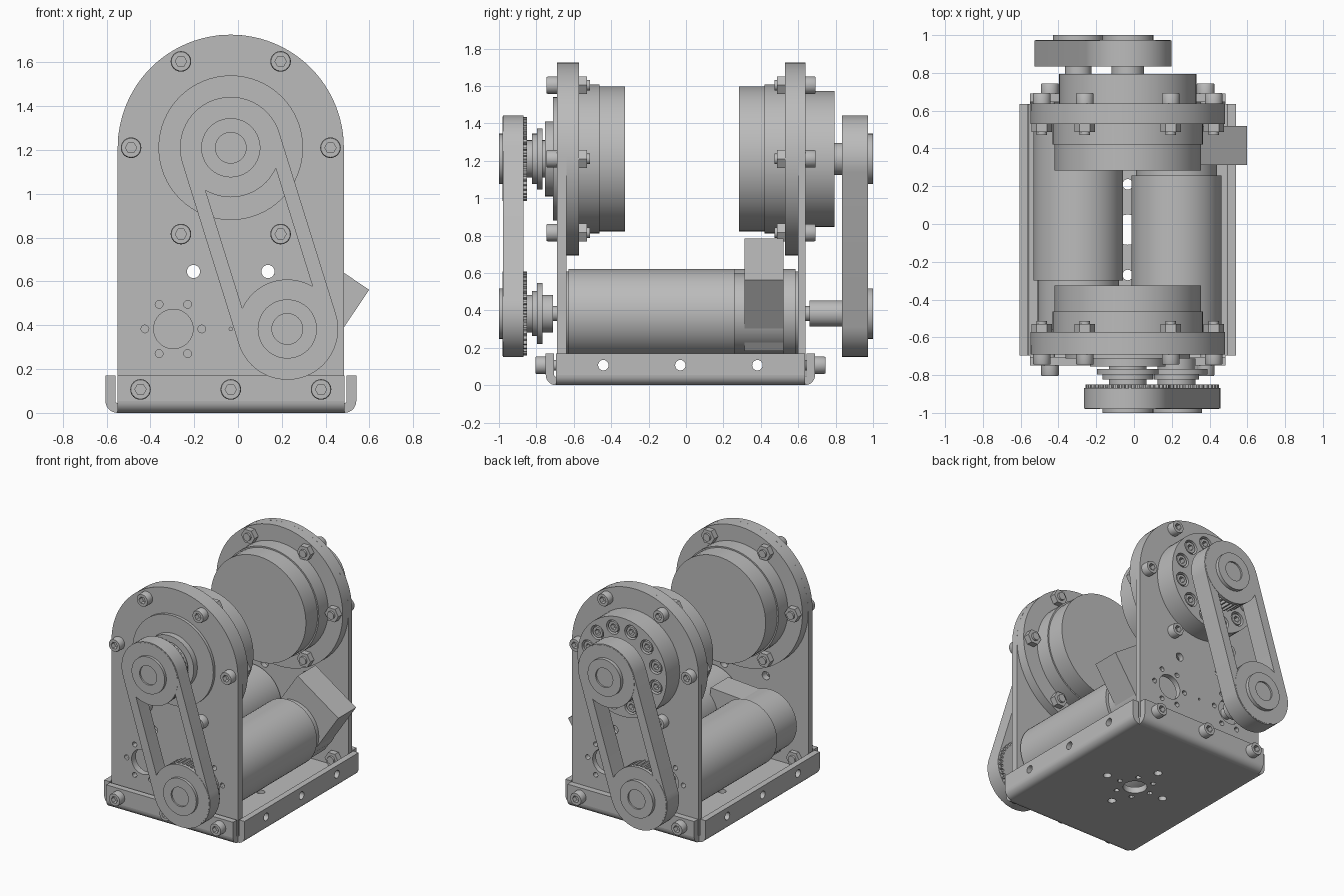
import bpy, bmesh, math
from mathutils import Matrix

cube = bpy.data.objects.get("Cube")
if cube:
    bpy.data.objects.remove(cube, do_unlink=True)

grey = bpy.data.materials.new("machined_grey")
grey.use_nodes = True
COLOUR = (0.5, 0.5, 0.5, 1)
grey.diffuse_color = COLOUR
grey.node_tree.nodes["Principled BSDF"].inputs["Base Color"].default_value = COLOUR

CX, AXLE_Z, MOTOR_Z = -0.033, 1.21, 0.383   # centre line and shaft heights
MOTOR_X = {-1: 0.225, 1: -0.295}            # motor shaft on front (-1) and back (+1)
TAU = math.tau

# Axes in which a flat outline is drawn, mapped to model axes
PLANES = {
    "XY": Matrix.Identity(4),
    "XZ": Matrix(((1, 0, 0, 0), (0, 0, 1, 0), (0, 1, 0, 0), (0, 0, 0, 1))),
    "YZ": Matrix(((0, 0, 1, 0), (1, 0, 0, 0), (0, 1, 0, 0), (0, 0, 0, 1))),
}


def finish(name, bm):
    bmesh.ops.remove_doubles(bm, verts=bm.verts, dist=0.0002)
    bmesh.ops.recalc_face_normals(bm, faces=bm.faces)
    mesh = bpy.data.meshes.new(name)
    bm.to_mesh(mesh)
    bm.free()
    mesh.materials.append(grey)
    obj = bpy.data.objects.new(name, mesh)
    bpy.context.collection.objects.link(obj)
    bpy.ops.object.select_all(action="DESELECT")
    obj.select_set(True)
    bpy.context.view_layer.objects.active = obj
    bpy.ops.object.shade_smooth_by_angle(angle=math.radians(30))
    return obj


def circle(x, y, r, n=32, start=0.0, sweep=TAU):
    steps = n if sweep == TAU else n - 1
    return [(x + r * math.cos(start + sweep * i / steps),
             y + r * math.sin(start + sweep * i / steps)) for i in range(n)]


def ring_points(x, y, r, count, start=0.0):
    return circle(x, y, r, count, start)


def rect(x0, x1, y0, y1):
    return [(x0, y0), (x1, y0), (x1, y1), (x0, y1)]


def plate(name, plane, outline, holes, d0, d1):
    """Flat outline with holes, thickened from d0 to d1."""
    curve = bpy.data.curves.new(name + "_outline", "CURVE")
    curve.dimensions, curve.fill_mode = "2D", "BOTH"
    curve.extrude = abs(d1 - d0) / 2
    for loop in [outline] + holes:
        spline = curve.splines.new("POLY")
        spline.points.add(len(loop) - 1)
        for p, (a, b) in zip(spline.points, loop):
            p.co = (a, b, 0, 1)
        spline.use_cyclic_u = True
    temp = bpy.data.objects.new(name + "_outline", curve)
    bpy.context.collection.objects.link(temp)
    deps = bpy.context.evaluated_depsgraph_get()
    mesh = bpy.data.meshes.new_from_object(temp.evaluated_get(deps))
    bm = bmesh.new()
    bm.from_mesh(mesh)
    bm.transform(PLANES[plane] @ Matrix.Translation((0, 0, (d0 + d1) / 2)))
    bpy.data.objects.remove(temp, do_unlink=True)
    bpy.data.curves.remove(curve)
    bpy.data.meshes.remove(mesh)
    return finish(name, bm)


def lathe(name, x, z, profile, n=64):
    """Spin (radius, y) points about a y axis; a third value makes the ring hexagonal."""
    bm = bmesh.new()
    rings = []
    for r, y, *hexed in profile:
        ring = []
        for i in range(n):
            a = TAU * i / n
            k = math.cos(math.pi / 6) / math.cos(a % (math.pi / 3) - math.pi / 6) if hexed else 1
            ring.append(bm.verts.new((x + r * k * math.cos(a), y, z + r * k * math.sin(a))))
        rings.append(ring)
    for lo, hi in zip(rings, rings[1:]):
        for i in range(n):
            j = (i + 1) % n
            bm.faces.new((lo[i], lo[j], hi[j], hi[i]))
    bm.faces.new(rings[0])
    bm.faces.new(rings[-1])
    return finish(name, bm)


def stepped(name, x, z, steps):
    """Stack of coaxial discs: (radius, y start, y end)."""
    lathe(name, x, z, [p for r, a, b in steps for p in ((r, a), (r, b))])


def bolt(name, x, z, seat, s, grip, r=0.047):
    """Socket head cap screw with nut; s is the outward y direction."""
    prof = [(r * .55, .02, 1), (r * .55, .055, 1), (r * .93, .055), (r, .048), (r, 0),
            (.028, 0), (.028, -grip), (.055, -grip, 1), (.055, -grip - .043, 1),
            (.028, -grip - .043), (.028, -grip - .058)]
    lathe(name, x, z, [(p[0], seat + s * p[1], *p[2:]) for p in prof], 24)


# Folded base tray
X0, X1, Y0, Y1, BEND, WALL = -0.55, 0.485, -0.695, 0.635, 0.055, 0.045
mid_y = (Y0 + Y1) / 2
floor_holes = [circle(CX, mid_y, .08)]
floor_holes += [circle(*p, .018, 12) for p in ring_points(CX, mid_y, .13, 6)]
floor_holes += [circle(*p, .028, 16) for p in ring_points(CX, mid_y, .24, 4)]
plate("tray_floor", "XY", rect(X0, X1, Y0, Y1), floor_holes, 0, WALL)
bend = circle(0, BEND, BEND, 8, -math.pi / 2, math.pi / 2)
bend += circle(0, BEND, BEND - WALL, 5, 0, -math.pi / 2)
side_holes = [circle(mid_y + d, .107, .028, 20) for d in (-.412, 0, .412)]
for side, edge, s in (("right", X0, -1), ("left", X1, 1)):
    plate(side + "_tray_bend", "XZ", [(edge + s * a, b) for a, b in bend], [], Y0, Y1)
    plate(side + "_tray_wall", "YZ", rect(Y0, Y1, BEND, .17), side_holes,
          edge + s * (BEND - WALL), edge + s * BEND)
for side, edge, s in (("front", Y0, -1), ("back", Y1, 1)):
    plate(side + "_tray_bend", "YZ", [(edge + s * a, b) for a, b in bend], [], X0, X1)
    plate(side + "_tray_wall", "XZ", rect(X0, X1, BEND, .17), [],
          edge + s * (BEND - WALL), edge + s * BEND)
    for d in (-.412, 0, .412):
        bolt(side + "_tray_bolt", CX + d, .107, edge + s * BEND, s, .1)

# Upright plates with round tops, bearing rings and hub drums
RADIUS = 0.516
upright = [(CX - RADIUS, WALL), (CX + RADIUS, WALL)]
upright += circle(CX, AXLE_Z, RADIUS, 49, 0, math.pi)
for side, s, outer, inner, ring_in in (("front", -1, -.69, -.64, -.572),
                                       ("back", 1, .638, .598, .53)):
    holes = [circle(CX + d, .645, .03, 24) for d in (-.17, .17)]
    holes.append(circle(CX, MOTOR_Z, .008, 8))
    for mx in MOTOR_X.values():
        holes.append(circle(mx, MOTOR_Z, .09))
        holes += [circle(*p, .018, 12) for p in ring_points(mx, MOTOR_Z, .13, 6)]
    plate(side + "_upright", "XZ", upright, holes, inner, outer)
    stepped(side + "_bearing_ring", CX, AXLE_Z, [(RADIUS, inner, ring_in)])
    step, end = ring_in - s * .11, ring_in - s * .246
    stepped(side + "_hub_drum", CX, AXLE_Z, [(.398, ring_in, step), (.388, step, end)])
    for x, z in ring_points(CX, AXLE_Z, .455, 6):
        bolt(side + "_ring_bolt", x, z, outer, s, abs(outer - ring_in))

# Motors with end caps and terminal boxes
for side, s, start, end, angle in (("front", -1, -.64, .258, 56), ("back", 1, .598, -.30, 4)):
    mx = MOTOR_X[s]
    stepped(side + "_motor", mx, MOTOR_Z,
            [(.225, start, start - s * .012), (.238, start - s * .012, end),
             (.215, end, end - s * .262)])
    ca, sa = math.cos(math.radians(angle)), math.sin(math.radians(angle))
    box = [(mx + v * ca + u * sa, MOTOR_Z + v * sa - u * ca)
           for u, v in rect(-.19, .21, -.1, .357)]
    plate(side + "_terminal_box", "XZ", box, [], end - s * .055, end - s * .262)

# Front shaft collars and bearing cap
stepped("front_bearing_cap", CX, AXLE_Z,
        [(.33, -.69, -.712), (.2, -.712, -.755), (.1, -.755, -.767), (.163, -.767, -.797),
         (.135, -.797, -.824), (.1, -.824, -.87)])
stepped("front_motor_collar", MOTOR_X[-1], MOTOR_Z,
        [(.04, -.64, -.712), (.1, -.712, -.767), (.163, -.767, -.797),
         (.12, -.797, -.824), (.1, -.824, -.87)])

# Back gearbox with a circle of recessed screws, and motor shaft sleeve
screws = ring_points(CX, AXLE_Z, .285, 12, TAU / 24)
stepped("gearbox_body", CX, AXLE_Z, [(.363, .638, .75)])
plate("gearbox_face", "XZ", circle(CX, AXLE_Z, .363, 64),
      [circle(*p, .052, 24) for p in screws], .75, .793)
for x, z in screws:
    bolt("gearbox_screw", x, z, .733, 1, .02, .042)
stepped("gearbox_output", CX, AXLE_Z, [(.085, .79, .86)])
stepped("back_motor_sleeve", MOTOR_X[1], MOTOR_Z, [(.04, .598, .66), (.07, .66, .86)])

# Belt drives
TEETH = 40
for side, s, near, far, tooth_near in (("front", -1, -.868, -.978, -.85),
                                       ("back", 1, .833, .972, .838)):
    mx = MOTOR_X[s]
    tilt = math.atan2(AXLE_Z - MOTOR_Z, CX - mx)

    def loop(r):
        return (circle(CX, AXLE_Z, r, 33, tilt - math.pi / 2, math.pi)
                + circle(mx, MOTOR_Z, r, 33, tilt + math.pi / 2, math.pi))

    plate(side + "_belt", "XZ", loop(.232), [loop(.168)], near, far)
    for label, x, z in (("axle", CX, AXLE_Z), ("motor", mx, MOTOR_Z)):
        gear = [(x + r * math.cos(TAU * (i + o) / TEETH), z + r * math.sin(TAU * (i + o) / TEETH))
                for i in range(TEETH)
                for r, o in ((.205, 0), (.205, .4), (.224, .55), (.224, .85))]
        plate(f"{side}_{label}_pulley", "XZ", gear, [], tooth_near, far - s * .02)
        lathe(f"{side}_{label}_pulley_hub", x, z,
              [(.226, far - s * .022), (.226, far + s * .002), (.135, far + s * .002),
               (.135, s), (.07, s), (.07, s * .988)])
